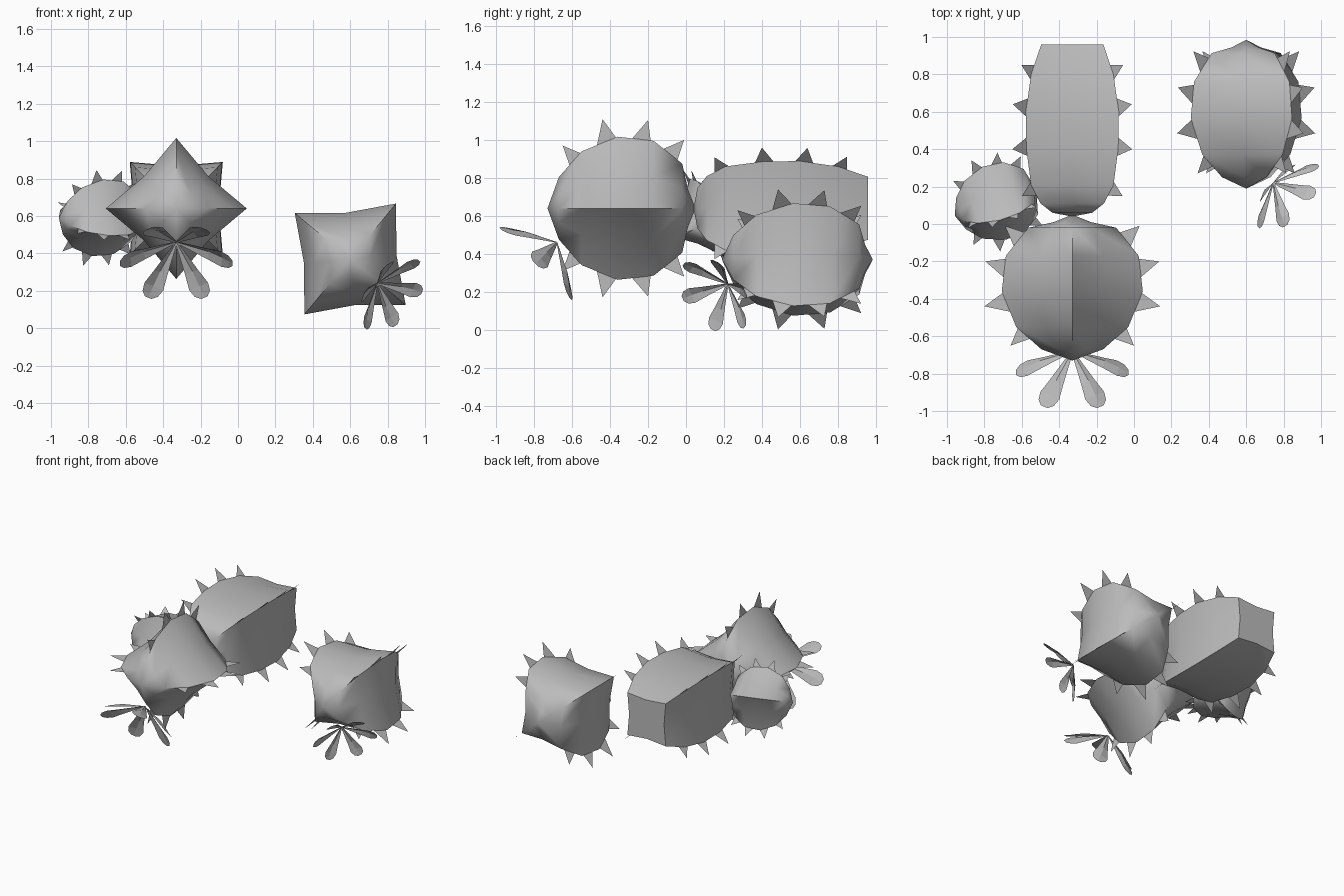
import bpy, bmesh, math
from mathutils import Vector, Matrix

if "Cube" in bpy.data.objects:
    bpy.data.objects.remove(bpy.data.objects["Cube"])

grey = bpy.data.materials.new("plain_grey")
grey.use_nodes = True
grey.diffuse_color = (0.5, 0.5, 0.5, 1)
grey.node_tree.nodes["Principled BSDF"].inputs["Base Color"].default_value = (0.5, 0.5, 0.5, 1)


def finish(name, bm, matrix, smooth):
    """Turn a bmesh into an object with the shared material."""
    if smooth:
        bmesh.ops.recalc_face_normals(bm, faces=bm.faces)
    me = bpy.data.meshes.new(name)
    bm.to_mesh(me)
    bm.free()
    me.materials.append(grey)
    if smooth:
        for p in me.polygons:
            p.use_smooth = True
        me.set_sharp_from_angle(angle=math.radians(50))
    ob = bpy.data.objects.new(name, me)
    bpy.context.collection.objects.link(ob)
    ob.matrix_world = matrix
    return ob


def ridge_dir(angle):
    return Vector((math.cos(angle), 0, math.sin(angle)))


def pad(name, profile, matrix, phase, flat_end=False):
    """Four-ridged body along local Y with pinched sides."""
    bm = bmesh.new()
    tip = bm.verts.new((0, profile[0][0], 0))
    rings = []
    for y, r in profile[1:]:
        ring = []
        for k in range(8):
            rad = r if k % 2 == 0 else r * 0.645
            ring.append(bm.verts.new(ridge_dir(phase + k * math.pi / 4) * rad + Vector((0, y, 0))))
        rings.append(ring)
    for k in range(8):
        j = (k + 1) % 8
        bm.faces.new((tip, rings[0][k], rings[0][j]))
        for a, b in zip(rings, rings[1:]):
            bm.faces.new((a[k], b[k], b[j], a[j]))
    if flat_end:
        bm.faces.new(rings[-1])
    else:
        end = bm.verts.new((0, profile[-1][0] + 0.04, 0))
        for k in range(8):
            bm.faces.new((rings[-1][k], end, rings[-1][(k + 1) % 8]))
    return finish(name, bm, matrix, True)


def spines(name, tips, matrix, phase, lean):
    """Flat triangular spines standing on each ridge."""
    bm = bmesh.new()
    for k in range(4):
        out = ridge_dir(phase + k * math.pi / 2)
        for y, r in tips:
            d = Vector((y * lean, r)).normalized()
            side = Vector((d.y, -d.x)) * 0.06
            base = Vector((y, r)) - d * 0.135
            pts = [Vector((y, r)), base + side, base - side]
            bm.faces.new([bm.verts.new(out * p.y + Vector((0, p.x, 0))) for p in pts])
    return finish(name, bm, matrix, False)


def flower(name, centre, normal, first, scale):
    """Six folded petals opening as a cone around the normal."""
    n = Vector(normal).normalized()
    e1 = Vector(first)
    e1 = (e1 - n * e1.dot(n)).normalized()
    e2 = n.cross(e1)
    outline = [(0, 0.006), (0.55, 0.04), (0.8, 0.058), (0.93, 0.047), (1, 0.02)]
    bm = bmesh.new()
    for k in range(6):
        a = k * math.pi / 3
        radial = e1 * math.cos(a) + e2 * math.sin(a)
        side = e2 * math.cos(a) - e1 * math.sin(a)
        along = radial * 0.3 + n * 0.16
        fold = side.cross(along).normalized() * 0.018
        rows = []
        for t, w in outline:
            mid = along * t
            sag = fold * math.sin(math.pi * t)
            rows.append([bm.verts.new(p) for p in (mid - side * w, mid + sag, mid + side * w)])
        for r0, r1 in zip(rows, rows[1:]):
            for i in range(2):
                bm.faces.new((r0[i], r0[i + 1], r1[i + 1], r1[i]))
    return finish(name, bm, Matrix.Translation(centre) @ Matrix.Scale(scale, 4), False)


# Round pads share one profile, one spine layout and differ in placement
round_profile = [(-0.39, 0), (-0.33, 0.165), (-0.21, 0.3), (-0.02, 0.377),
                 (0.17, 0.355), (0.32, 0.235), (0.35, 0.1)]
round_tips = [(-0.31, 0.33), (-0.1, 0.47), (0.14, 0.465), (0.33, 0.36)]
round_pads = [
    ("front", (-0.33, -0.34, 0.64), 0, 0, 1),
    ("separate", (0.6, 0.587, 0.37), 0, 50.4, 1.02),
    ("small_side", (-0.735, 0.115, 0.59), -72.5, -25, 0.6),
]
for label, pos, turn, phase, size in round_pads:
    m = (Matrix.Translation(pos) @ Matrix.Rotation(math.radians(turn), 4, 'Z')
         @ Matrix.Scale(size, 4))
    pad(label + "_pad", round_profile, m, math.radians(phase))
    spines(label + "_spines", round_tips, m, math.radians(phase), 1)

# Long trunk pad with a cut rear end
trunk_profile = [(-0.46, 0), (-0.44, 0.15), (-0.39, 0.24), (-0.29, 0.312), (-0.1, 0.347),
                 (0.1, 0.352), (0.3, 0.311), (0.46, 0.235)]
trunk_tips = [(-0.35, 0.38), (-0.1, 0.453), (0.14, 0.45), (0.35, 0.385)]
trunk_place = Matrix.Translation((-0.33, 0.5, 0.64))
pad("trunk_pad", trunk_profile, trunk_place, math.pi / 4, True)
spines("trunk_spines", trunk_tips, trunk_place, math.pi / 4, 0.5)

# Flowers
flower("front_flower", (-0.33, -0.68, 0.46), (0, -1, -1), (1, 0, 0), 1)
flower("separate_flower", (0.745, 0.22, 0.24), (0.65, -0.58, -0.49), (-0.1, -0.67, 0.74), 0.77)
